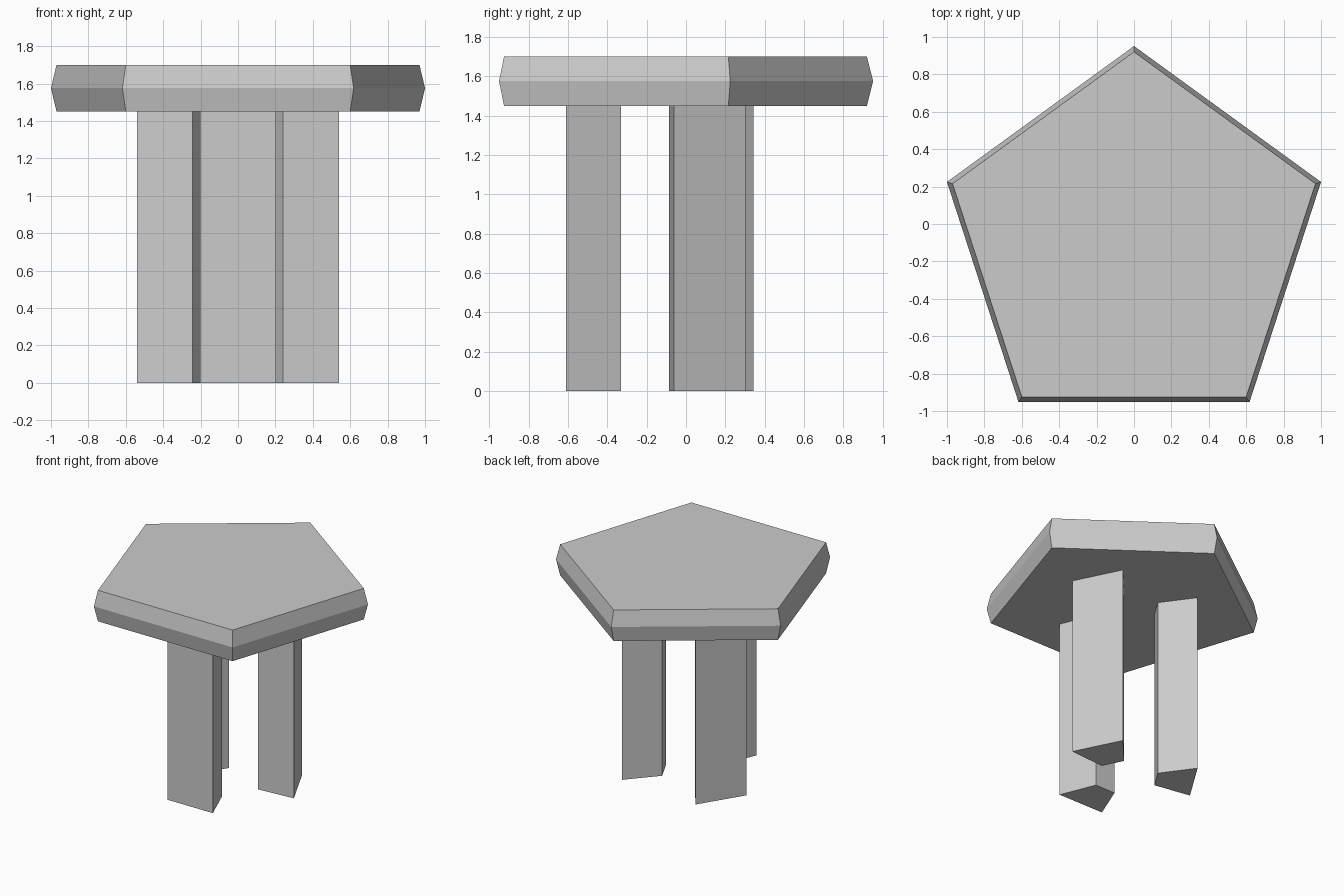
import bpy, bmesh
from math import sin, cos, radians, pi

if "Cube" in bpy.data.objects:
    bpy.data.objects.remove(bpy.data.objects["Cube"])


def loft(name, rings):
    """Solid from stacked rings with equal point counts (counter-clockwise, bottom to top)."""
    bm = bmesh.new()
    loops = [[bm.verts.new(p) for p in ring] for ring in rings]
    n = len(loops[0])
    for low, high in zip(loops, loops[1:]):
        for i in range(n):
            j = (i + 1) % n
            bm.faces.new((low[i], low[j], high[j], high[i]))
    bm.faces.new(loops[0][::-1])
    bm.faces.new(loops[-1])
    bmesh.ops.recalc_face_normals(bm, faces=bm.faces)
    mesh = bpy.data.meshes.new(name)
    bm.to_mesh(mesh)
    bm.free()
    obj = bpy.data.objects.new(name, mesh)
    bpy.context.collection.objects.link(obj)
    return obj


def pentagon(radius, z, cy=-0.10):
    return [(radius * sin(-2 * pi * i / 5), cy + radius * cos(2 * pi * i / 5), z)
            for i in range(5)]


# Five-sided top, its rim widest at mid height
loft("table_top", [pentagon(1.02, 1.45), pentagon(1.0515, 1.575), pentagon(1.02, 1.70)])


def leg(name, x, y, angle, outer=0.203, inner=0.09, depth=0.28, height=1.45):
    """Trapezoid post; (x, y) is the middle of the wide outer face, angle its facing."""
    c, s = cos(radians(angle)), sin(radians(angle))
    profile = [(0, -outer), (0, outer), (-depth, inner), (-depth, -inner)]
    pts = [(x + c * u - s * v, y + s * u + c * v) for u, v in profile]
    loft(name, [[(px, py, z) for px, py in pts] for z in (0, height)])


# Three wedge legs, slightly unevenly turned
leg("front_leg", 0.0, -0.61, -90)
leg("right_leg", 0.45, 0.12, 26.5)
leg("left_leg", -0.432, 0.17, 148)
